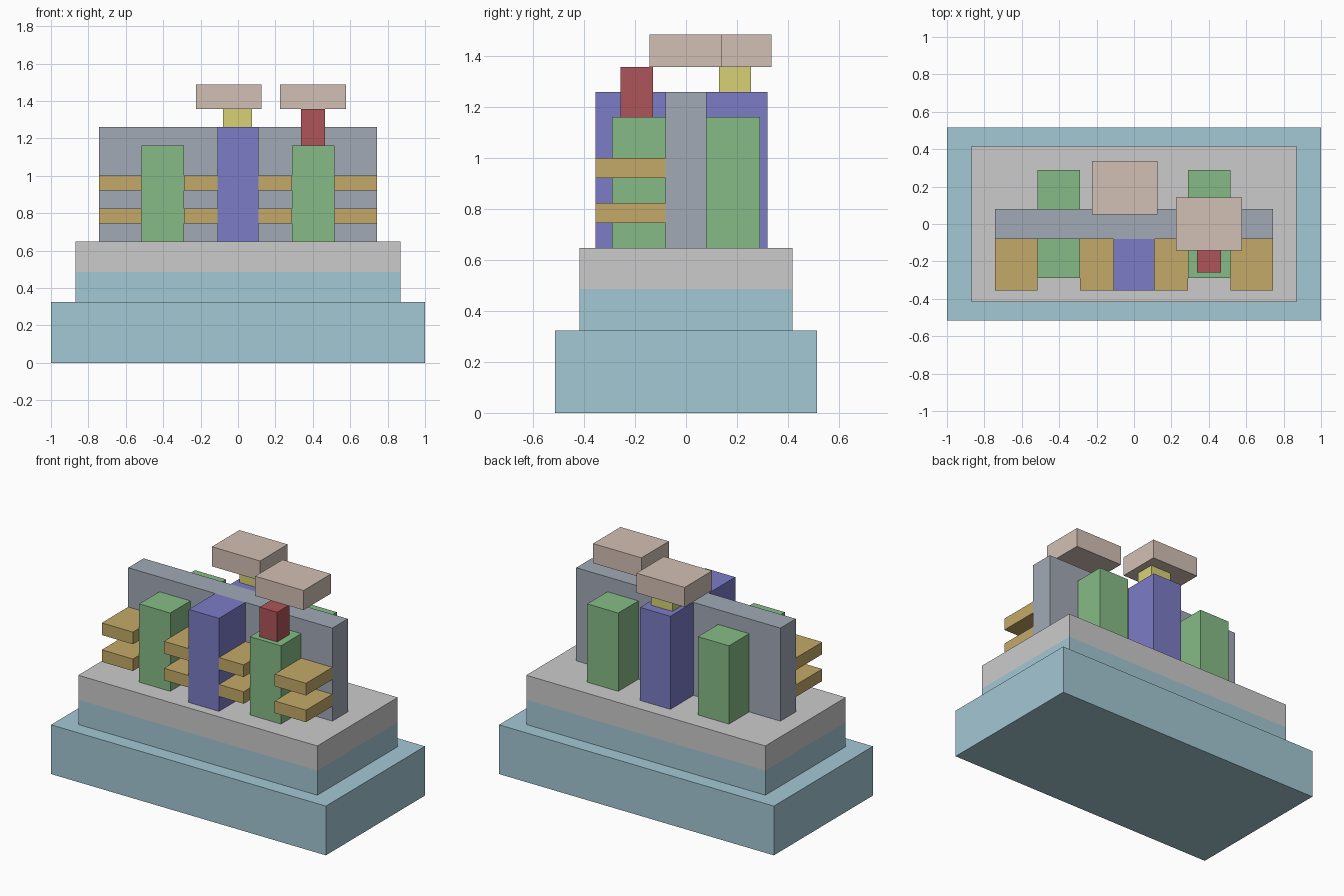
import bpy, bmesh

if "Cube" in bpy.data.objects:
    bpy.data.objects.remove(bpy.data.objects["Cube"])


def material(name, rgb):
    m = bpy.data.materials.new(name)
    m.diffuse_color = (*rgb, 1)
    m.use_nodes = True
    m.node_tree.nodes["Principled BSDF"].inputs["Base Color"].default_value = m.diffuse_color
    return m


AQUA = material("aqua", (0.37, 0.58, 0.66))
SLATE = material("slate", (0.36, 0.40, 0.47))
VIOLET = material("violet", (0.20, 0.20, 0.57))
GREEN = material("green", (0.24, 0.50, 0.24))
GOLD = material("gold", (0.55, 0.40, 0.14))
RED = material("red", (0.42, 0.09, 0.10))
YELLOW = material("yellow", (0.68, 0.64, 0.18))
PINK = material("pink", (0.65, 0.53, 0.46))


def box(name, x, y, z, mat=None):
    """Flat-faced box spanning the given (low, high) ranges."""
    bm = bmesh.new()
    bmesh.ops.create_cube(bm, size=1)
    for v in bm.verts:
        v.co = [r[0] if c < 0 else r[1] for c, r in zip(v.co, (x, y, z))]
    mesh = bpy.data.meshes.new(name)
    bm.to_mesh(mesh)
    bm.free()
    obj = bpy.data.objects.new(name, mesh)
    bpy.context.collection.objects.link(obj)
    if mat:
        mesh.materials.append(mat)
    return obj


# stepped base
box("base_plinth", (-1, 1), (-0.515, 0.515), (0, 0.324), AQUA)
box("base_step", (-0.87, 0.87), (-0.418, 0.418), (0.324, 0.486), AQUA)
box("deck", (-0.87, 0.87), (-0.418, 0.418), (0.486, 0.648))

# central wall with front and back pillars
TOP = 0.648
box("wall", (-0.743, 0.743), (-0.08, 0.08), (TOP, 1.26), SLATE)
box("front_pillar", (-0.11, 0.11), (-0.355, -0.08), (TOP, 1.26), VIOLET)
box("back_pillar", (-0.11, 0.11), (0.08, 0.32), (TOP, 1.26), VIOLET)

# four towers
for side, x in (("left", (-0.516, -0.29)), ("right", (0.29, 0.516))):
    box(f"{side}_front_tower", x, (-0.29, -0.08), (TOP, 1.163), GREEN)
    box(f"{side}_back_tower", x, (0.08, 0.29), (TOP, 1.163), GREEN)

# two levels of ledges, broken by the towers and pillar
ledge_spans = ((-0.743, -0.516), (-0.29, -0.11), (0.11, 0.29), (0.516, 0.743))
for level, z in (("lower", (0.746, 0.825)), ("upper", (0.922, 1.002))):
    for i, x in enumerate(ledge_spans):
        box(f"{level}_ledge_{i + 1}", x, (-0.355, -0.08), z, GOLD)

# posts carrying the caps
box("back_post", (-0.08, 0.076), (0.13, 0.256), (1.26, 1.358), YELLOW)
box("front_post", (0.338, 0.466), (-0.258, -0.13), (1.163, 1.358), RED)
box("back_cap", (-0.225, 0.126), (0.05, 0.336), (1.358, 1.487), PINK)
box("front_cap", (0.225, 0.577), (-0.143, 0.142), (1.358, 1.487), PINK)
